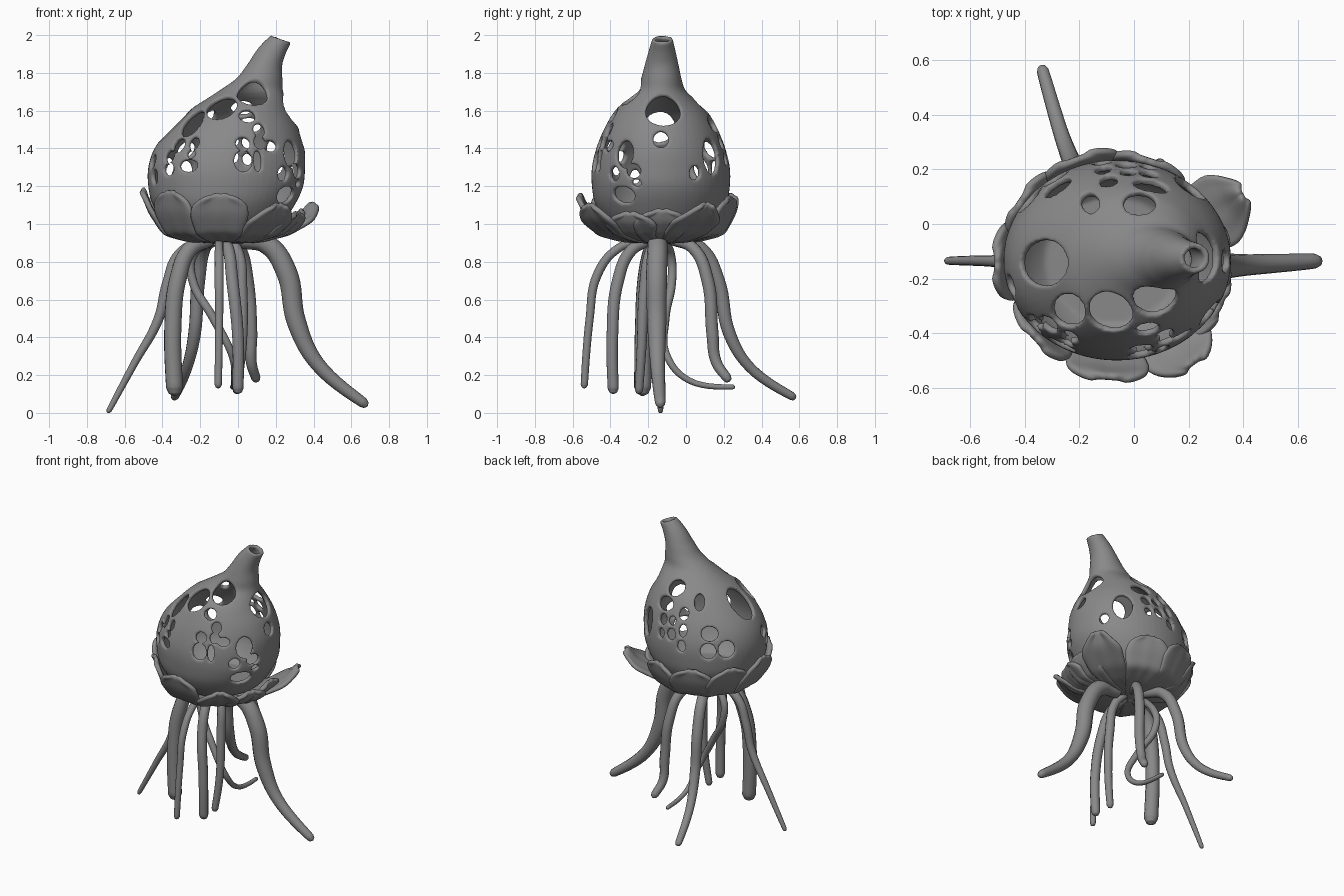
import bpy, bmesh
from math import sin, cos, pi, acos, radians
from mathutils import Vector, Matrix

if "Cube" in bpy.data.objects:
    bpy.data.objects.remove(bpy.data.objects["Cube"])

# Dark grey for every part
grey = bpy.data.materials.new("dark_grey")
grey.diffuse_color = (.25, .25, .25, 1)
grey.use_nodes = True
grey.node_tree.nodes["Principled BSDF"].inputs["Base Color"].default_value = grey.diffuse_color

# Bulb cross-sections: z, centre x, half width x, half width y
RINGS = [(.90, -.08, .08, .08), (.94, -.08, .2, .19), (1.0, -.075, .3, .28), (1.1, -.075, .375, .345),
         (1.2, -.065, .41, .365), (1.3, -.06, .415, .365), (1.4, -.045, .397, .342), (1.5, -.022, .345, .302),
         (1.6, .005, .267, .243), (1.66, .04, .21, .18), (1.71, .072, .165, .128), (1.77, .113, .122, .107),
         (1.84, .14, .094, .09), (1.92, .182, .072, .07), (1.98, .228, .053, .054)]


def section(z):
    """Smoothly interpolated cross-section at height z."""
    i = 0
    while i < len(RINGS) - 2 and z > RINGS[i + 1][0]:
        i += 1
    a, b = RINGS[i], RINGS[i + 1]
    p, n = RINGS[max(i - 1, 0)], RINGS[min(i + 2, len(RINGS) - 1)]
    h = b[0] - a[0]
    t = (z - a[0]) / h
    out = []
    for k in (1, 2, 3):
        m0 = (b[k] - p[k]) / (b[0] - p[0]) * h
        m1 = (n[k] - a[k]) / (n[0] - a[0]) * h
        out.append((2*t**3 - 3*t*t + 1) * a[k] + (t**3 - 2*t*t + t) * m0
                   + (3*t*t - 2*t**3) * b[k] + (t**3 - t*t) * m1)
    return out


def surf(t, z):
    cx, rx, ry = section(z)
    tilt = max(0, (z - 1.85) / .13) * .38
    return Vector((cx + rx * cos(t), -.133 + ry * sin(t) + max(0, z - 1.7) * .03, z - rx * cos(t) * tilt))


def frame(t, z):
    """Tangents and outward normal on the bulb."""
    u = (surf(t + .01, z) - surf(t - .01, z)).normalized()
    v = (surf(t, min(z + .01, 1.98)) - surf(t, max(z - .01, .9))).normalized()
    n = u.cross(v).normalized()
    return u, n.cross(u), n


def to_object(name, bm):
    bmesh.ops.recalc_face_normals(bm, faces=bm.faces)
    me = bpy.data.meshes.new(name)
    bm.to_mesh(me)
    bm.free()
    ob = bpy.data.objects.new(name, me)
    bpy.context.collection.objects.link(ob)
    return ob


def finish(ob):
    """Apply modifiers, shade smooth and colour."""
    bpy.ops.object.select_all(action='DESELECT')
    bpy.context.view_layer.objects.active = ob
    ob.select_set(True)
    for m in list(ob.modifiers):
        bpy.ops.object.modifier_apply(modifier=m.name)
    if ob.type == 'CURVE':
        bpy.ops.object.convert(target='MESH')
    bpy.ops.object.shade_smooth()
    ob.data.materials.clear()
    ob.data.materials.append(grey)


# Hollow bulb with open spout
N = 64
zs = [.9 + 1.08 * i / 60 for i in range(61)]
bm = bmesh.new()
loops = [[bm.verts.new(surf(2*pi*i/N, z)) for i in range(N)] for z in zs]
for z in reversed(zs[4:]):
    th = .027 if z < 1.7 else .027 - .005 * min(1, (z - 1.7) / .15)
    loops.append([bm.verts.new(surf(2*pi*i/N, z) - frame(2*pi*i/N, z)[2] * th) for i in range(N)])
for a, b in zip(loops, loops[1:]):
    for i in range(N):
        bm.faces.new((a[i], a[(i+1) % N], b[(i+1) % N], b[i]))
bm.faces.new(loops[0])
bm.faces.new(loops[-1])
bulb = to_object("bulb", bm)

# Openings seen from the front: x, z, half width, half height
front = [(.077, 1.69, .075, .075), (-.09, 1.625, .078, .085), (-.245, 1.54, .058, .085), (.05, 1.575, .04, .036),
         (.115, 1.5, .03, .036), (.027, 1.427, .036, .034), (.118, 1.435, .03, .034), (.175, 1.415, .038, .028),
         (.03, 1.335, .046, .054), (.107, 1.335, .02, .055), (-.235, 1.43, .026, .036), (-.315, 1.42, .035, .04),
         (-.365, 1.36, .03, .033), (-.265, 1.31, .05, .03), (-.25, 1.372, .024, .02), (-.37, 1.29, .035, .03)]
# Openings around the sides and back: angle, z, half width, half height
around = [(3, 1.6, .088, .08), (-34, 1.37, .052, .068), (-24, 1.28, .04, .035), (-43, 1.265, .034, .035),
          (-21, 1.215, .026, .018), (-34, 1.15, .065, .045), (0, 1.45, .038, .042),
          (50, 1.36, .06, .09), (76, 1.53, .06, .042), (76, 1.435, .03, .034), (75, 1.345, .024, .03),
          (87, 1.36, .032, .036), (88, 1.445, .026, .028), (30, 1.27, .03, .035),
          (90, 1.63, .055, .055), (124, 1.575, .03, .055), (102, 1.5, .03, .04), (98, 1.3, .028, .035),
          (100, 1.4, .026, .04), (127, 1.4, .052, .045), (124, 1.285, .048, .05), (142, 1.295, .052, .055),
          (182, 1.53, .08, .115), (203, 1.25, .03, .035), (195, 1.33, .035, .035)]
holes = [(radians(a), z, w, h) for a, z, w, h in around]
for x, z, w, h in front:
    cx, rx, _ = section(z)
    holes.append((-acos(max(-1, min(1, (x - cx) / rx))), z, w, h))
bm = bmesh.new()
for t, z, w, h in holes:
    u, v, n = frame(t, z)
    m = Matrix((u * w, v * h, n)).transposed().to_4x4()
    m.translation = surf(t, z) - n * .012
    bmesh.ops.create_cone(bm, cap_ends=True, segments=28, radius1=1, radius2=1.12, depth=.09, matrix=m)
cutter = to_object("opening_cutter", bm)
cutter.hide_render = True

mod = bulb.modifiers.new("openings", 'BOOLEAN')
mod.operation, mod.solver, mod.object, mod.use_self = 'DIFFERENCE', 'EXACT', cutter, True
mod = bulb.modifiers.new("soften", 'REMESH')
mod.mode, mod.voxel_size = 'VOXEL', .0085
mod = bulb.modifiers.new("smooth", 'SMOOTH')
mod.factor, mod.iterations = .5, 4
finish(bulb)
bpy.data.objects.remove(cutter)


def lerp(pts, u):
    for (a, x), (b, y) in zip(pts, pts[1:]):
        if u <= b:
            return x + (y - x) * (u - a) / (b - a)
    return pts[-1][1]


# Cup of overlapping petals: angle, tip radius, tip height, width factor
def petal(i, ang, rt, zt, wf):
    rad = [(0, .03), (.25, .2), (.5, .325), (.75, .325 + (rt - .325) * .68), (1, rt)]
    hei = [(0, .91), (.25, .92), (.5, .955), (.75, .955 + (zt - .955) * .5), (1, zt)]
    wid = [(0, .03), (.25, .085), (.5, .125), (.72, .125 + .03 * wf), (.88, .145 * wf), (.96, .105 * wf), (1, .06 * wf)]
    bm = bmesh.new()
    nu, nv = 14, 8
    g = []
    for a in range(nu + 1):
        row = []
        u = a / nu
        for b in range(nv + 1):
            v = b / nv * 2 - 1
            r = lerp(rad, u) + (.01 if i % 2 else -.008) * u + .02 * u * (v * v - .3)
            th = radians(ang) + v * lerp(wid, u) / max(lerp(rad, u), .06) + .06 * u * u
            z = lerp(hei, u) - .02 * u * v * v - .008 * u * cos(3 * pi * v) + (.004 if i % 2 else 0)
            row.append(bm.verts.new((-.065 + r * cos(th), -.14 + r * sin(th), z)))
        g.append(row)
    for a in range(nu):
        for b in range(nv):
            bm.faces.new((g[a][b], g[a+1][b], g[a+1][b+1], g[a][b+1]))
    ob = to_object("petal_%d" % (i + 1), bm)
    m = ob.modifiers.new("thickness", 'SOLIDIFY')
    m.thickness, m.offset = .03, 0
    m = ob.modifiers.new("round", 'SUBSURF')
    m.levels = m.render_levels = 1
    finish(ob)


for i, p in enumerate([(-1, .42, 1.08, .9), (25, .52, 1.11, .55), (69, .405, 1.15, .95), (108, .4, 1.16, .95),
                       (144, .43, 1.17, .95), (177, .435, 1.19, .9), (220, .42, 1.18, .95), (263, .42, 1.16, 1),
                       (304, .48, 1.11, .7), (334, .41, 1.06, .8)]):
    petal(i, *p)


# Hanging tendrils: path, radius at the root, middle and end
def tendril(name, pts, r0, r1, r2):
    pts = [Vector(p) for p in pts]
    k = len(pts) - 1
    rs = [r0 + (r1 - r0) * 2*i/k if 2*i < k else r1 + (r2 - r1) * (2*i/k - 1) for i in range(k + 1)]
    d = (pts[-1] - pts[-2]).normalized()
    pts[-1] = pts[-1] - d * r2
    pts += [pts[-1] + d * r2 * .7, pts[-1] + d * r2]
    rs += [r2 * .7, r2 * .15]
    cu = bpy.data.curves.new(name, 'CURVE')
    cu.dimensions, cu.bevel_depth, cu.bevel_resolution = '3D', 1, 4
    cu.resolution_u, cu.use_fill_caps = 8, True
    sp = cu.splines.new('BEZIER')
    sp.bezier_points.add(len(pts) - 1)
    for bp, p, r in zip(sp.bezier_points, pts, rs):
        bp.co, bp.radius = p, r
        bp.handle_left_type = bp.handle_right_type = 'AUTO'
    ob = bpy.data.objects.new(name, cu)
    bpy.context.collection.objects.link(ob)
    finish(ob)


tendril("right_tendril", [(.02, -.15, .92), (.15, -.15, .895), (.255, -.155, .75), (.31, -.155, .48),
                          (.42, -.15, .26), (.685, -.135, .035)], .05, .057, .027)
tendril("left_tendril", [(-.17, -.14, .92), (-.31, -.14, .84), (-.375, -.14, .68), (-.42, -.14, .5),
                         (-.55, -.135, .26), (-.69, -.135, .0)], .028, .029, .014)
tendril("front_left_tendril", [(-.15, -.15, .92), (-.25, -.18, .87), (-.315, -.21, .72), (-.345, -.225, .45),
                               (-.335, -.23, .09)], .04, .046, .046)
tendril("back_left_tendril", [(-.13, -.06, .92), (-.18, .08, .87), (-.21, .17, .7), (-.23, .23, .42),
                              (-.27, .34, .24), (-.34, .58, .075)], .035, .037, .022)
tendril("front_thin_tendril", [(-.1, -.2, .92), (-.1, -.36, .87), (-.1, -.47, .73), (-.1, -.51, .5),
                               (-.105, -.54, .13)], .022, .024, .019)
tendril("front_tendril", [(-.08, -.18, .92), (-.05, -.29, .86), (-.03, -.36, .7), (0, -.39, .4),
                          (0, -.385, .1)], .03, .033, .03)
tendril("front_right_tendril", [(-.05, -.15, .92), (0, -.19, .85), (.02, -.22, .65), (.02, -.235, .35),
                                (-.01, -.25, .1)], .028, .03, .022)
tendril("back_right_tendril", [(-.06, -.08, .92), (.01, .04, .87), (.05, .115, .7), (.07, .14, .42),
                               (.07, .16, .27), (.1, .23, .165)], .03, .034, .025)
tendril("trailing_tendril", [(-.13, -.12, .92), (-.24, -.08, .83), (-.24, -.075, .7), (-.13, -.11, .5),
                             (-.03, -.1, .3), (-.02, .02, .17), (-.03, .26, .135)], .024, .023, .013)
